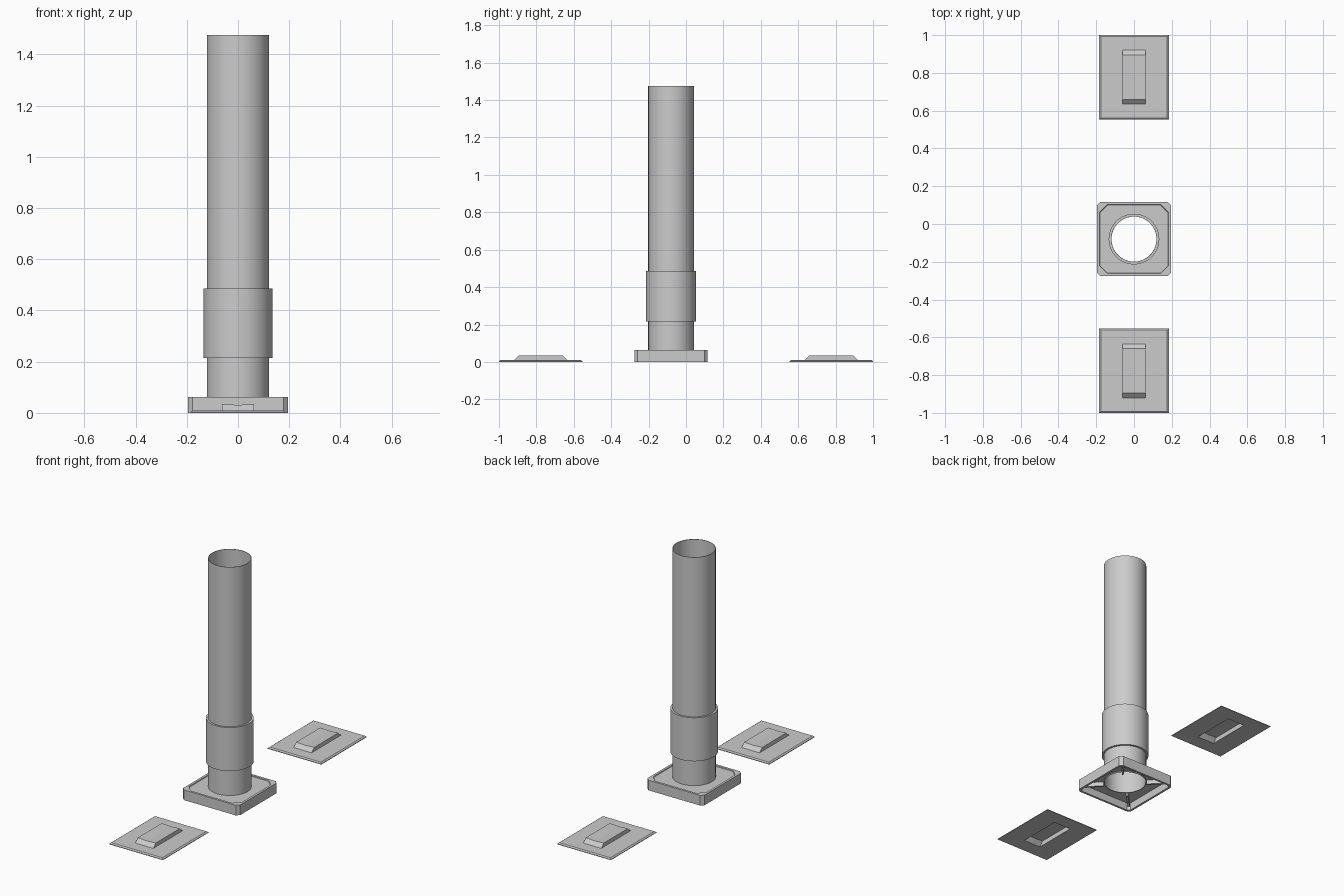
import bpy
import bmesh
from math import cos, sin, pi
from mathutils import Matrix

old = bpy.data.objects.get("Cube")
if old:
    bpy.data.objects.remove(old, do_unlink=True)

grey = bpy.data.materials.new("plain_grey")
grey.use_nodes = True
colour = (0.6, 0.6, 0.6, 1)
grey.diffuse_color = colour
grey.node_tree.nodes["Principled BSDF"].inputs["Base Color"].default_value = colour

POST_Y = -0.08
SIDES = 64


def finish(name, bm, y=0.0, smooth=False):
    """Turn a bmesh into a named object."""
    bmesh.ops.recalc_face_normals(bm, faces=bm.faces[:])
    mesh = bpy.data.meshes.new(name)
    bm.to_mesh(mesh)
    bm.free()
    obj = bpy.data.objects.new(name, mesh)
    obj.location.y = y
    bpy.context.collection.objects.link(obj)
    mesh.materials.append(grey)
    if smooth:
        bpy.ops.object.select_all(action='DESELECT')
        obj.select_set(True)
        bpy.context.view_layer.objects.active = obj
        bpy.ops.object.shade_smooth_by_angle(angle=0.6)
    return obj


def loft(loops, cap=None, ring=False):
    """Skin matching loops; cap(verts) gives the end faces, ring joins the ends."""
    bm = bmesh.new()
    rows = [[bm.verts.new(p) for p in loop] for loop in loops]
    pairs = list(zip(rows, rows[1:])) + ([(rows[-1], rows[0])] if ring else [])
    for a, b in pairs:
        n = len(a)
        for i in range(n):
            j = (i + 1) % n
            bm.faces.new((a[i], a[j], b[j], b[i]))
    if cap:
        for row in (rows[0], rows[-1]):
            for face in cap(row):
                bm.faces.new(face)
    return bm


def circle(r, z):
    return [(r * cos(2 * pi * i / SIDES), r * sin(2 * pi * i / SIDES), z)
            for i in range(SIDES)]


def octagon(h, c, z):
    """Square of half width h with corners cut by c."""
    k = h - c
    return [(h, -k, z), (h, k, z), (k, h, z), (-k, h, z),
            (-h, k, z), (-h, -k, z), (-k, -h, z), (k, -h, z)]


def rectangle(x, y, z, dip=0.0):
    """Rectangle with a middle line that may sit lower."""
    return [(x, -y, z), (x, y, z), (0, y, z - dip),
            (-x, y, z), (-x, -y, z), (0, -y, z - dip)]


def tube(name, outer, inner, bottom, top):
    loops = [circle(inner, bottom), circle(outer, bottom),
             circle(outer, top), circle(inner, top)]
    return finish(name, loft(loops, ring=True), POST_Y, True)


# Post and its sleeve
tube("post_tube", 0.122, 0.119, 0.04, 1.476)
tube("post_sleeve", 0.134, 0.120, 0.215, 0.485)

# Hollow square foot with a sunken top panel
foot = finish("foot_base", loft([
    octagon(0.183, 0.015, 0.046), octagon(0.183, 0.015, 0),
    octagon(0.196, 0.018, 0), octagon(0.196, 0.018, 0.063),
    octagon(0.182, 0.04, 0.063), octagon(0.180, 0.04, 0.058),
], cap=lambda row: [row]), POST_Y)

# Round opening through the foot
cutter = finish("foot_hole_cutter",
                loft([circle(0.12, -0.1), circle(0.12, 0.2)], cap=lambda row: [row]), POST_Y)
cutter.hide_render = True
cut = foot.modifiers.new("hole", 'BOOLEAN')
cut.operation = 'DIFFERENCE'
cut.object = cutter
bpy.context.view_layer.objects.active = foot
bpy.ops.object.modifier_apply(modifier=cut.name)
bpy.data.objects.remove(cutter, do_unlink=True)

# Diagonal stiffening ribs under the foot
bm = bmesh.new()
for i in range(4):
    turn = Matrix.Rotation(pi / 4 + i * pi / 2, 4, 'Z')
    place = Matrix.Translation((0.184, 0, 0.034)) @ Matrix.Diagonal((0.122, 0.012, 0.028, 1))
    bmesh.ops.create_cube(bm, size=1, matrix=turn @ place)
finish("foot_ribs", bm, POST_Y)


# Two loose plates, each with a hollow raised block
def halves(row):
    return [(row[0], row[1], row[2], row[5]), (row[2], row[3], row[4], row[5])]


for name, y in (("front_plate", -0.777), ("back_plate", 0.777)):
    finish(name, loft([
        rectangle(0.058, 0.110, 0.029, 0.003), rectangle(0.058, 0.135, 0.001),
        rectangle(0.184, 0.223, 0), rectangle(0.184, 0.223, 0.004),
        rectangle(0.176, 0.215, 0.010), rectangle(0.062, 0.143, 0.010),
        rectangle(0.062, 0.118, 0.034, 0.003),
    ], cap=halves), y)
